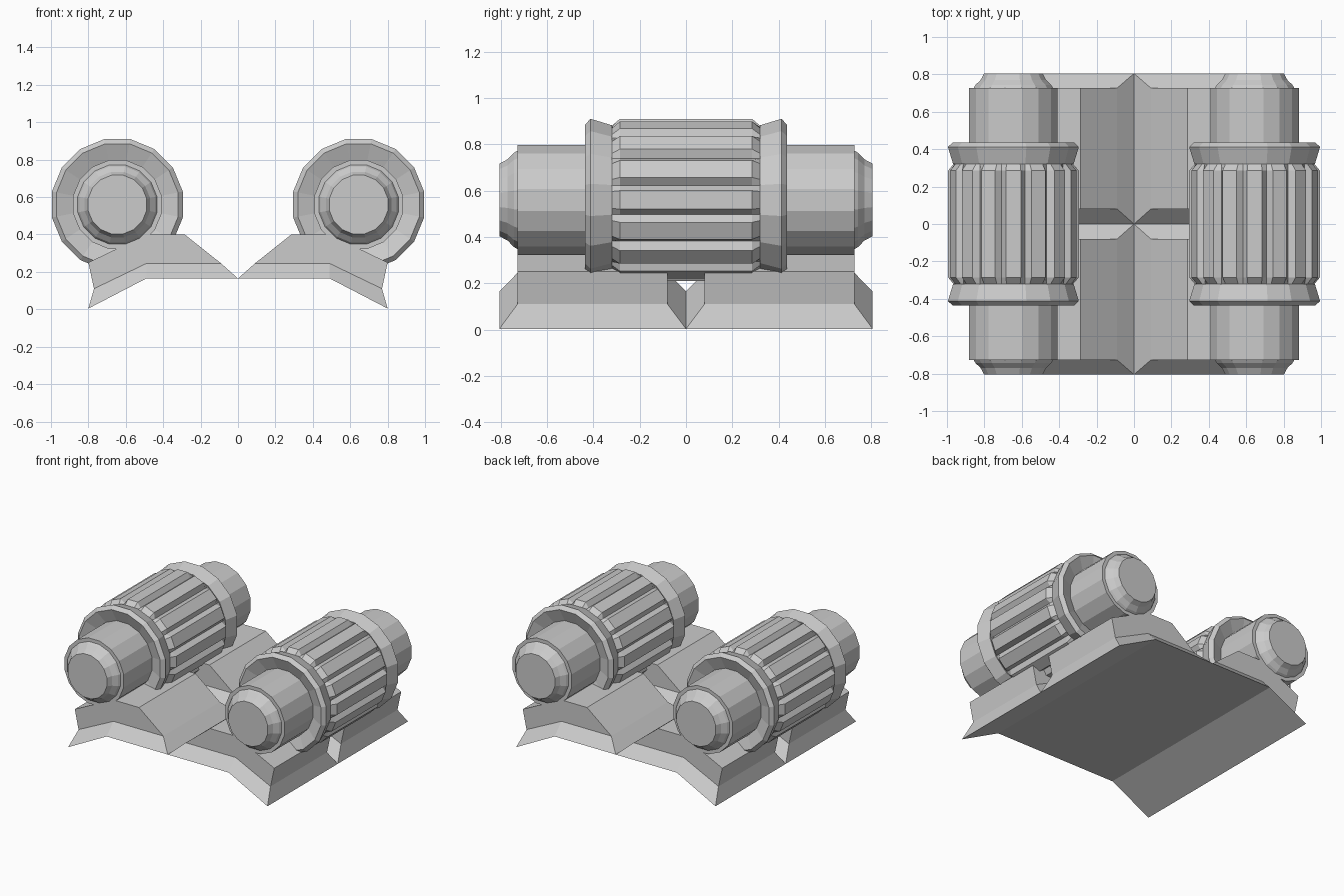
import bpy, bmesh
from math import sin, cos, pi, radians

if "Cube" in bpy.data.objects:
    bpy.data.objects.remove(bpy.data.objects["Cube"])

AX, AZ, N = 0.645, 0.56, 16   # roller axis position, number of sides


def finish(name, bm):
    bmesh.ops.recalc_face_normals(bm, faces=bm.faces)
    me = bpy.data.meshes.new(name)
    bm.to_mesh(me)
    bm.free()
    ob = bpy.data.objects.new(name, me)
    bpy.context.collection.objects.link(ob)
    return ob


def skin(bm, rings):
    """Join closed point rings with quads and cap both ends."""
    vs = [[bm.verts.new(p) for p in r] for r in rings]
    n = len(vs[0])
    for a, b in zip(vs, vs[1:]):
        for i in range(n):
            j = (i + 1) % n
            bm.faces.new((a[i], a[j], b[j], b[i]))
    return vs


def lathe(name, profile, cx):
    """Turn (radius, y) points round the roller axis, flats facing up."""
    bm = bmesh.new()
    rings = [[(cx + r / cos(pi / N) * cos((i + .5) * 2 * pi / N), y,
               AZ + r / cos(pi / N) * sin((i + .5) * 2 * pi / N))
              for i in range(N)] for r, y in profile]
    vs = skin(bm, rings)
    bm.faces.new(vs[0])
    bm.faces.new(vs[-1])
    return finish(name, bm)


def mirrored(half):
    return [(r, -y) for r, y in half] + [(r, y) for r, y in reversed(half)]


def ribbed_drum(name, cx):
    """Drum with flat ribs, V grooves and chamfered rib ends."""
    bm = bmesh.new()
    rings = []
    for tip, y in ((.322, -.32), (.352, -.285), (.352, .285), (.322, .32)):
        ring = []
        for i in range(N):
            a = pi / 2 + i * 2 * pi / N
            for da, r in ((-6.5, tip), (6.5, tip), (11.25, .32)):
                t = a + radians(da)
                ring.append((cx + r * cos(t), y, AZ + r * sin(t)))
        rings.append(ring)
    vs = skin(bm, rings)
    bm.faces.new(vs[0])
    bm.faces.new(vs[-1])
    return finish(name, bm)


def base_block(name, sx, sy):
    """One quarter of the base: flared foot, waist and sloped saddle."""
    layers = (
        ([(0, .165), (.49, .165), (.80, .004)], 0, .805),
        ([(.09, .245), (.49, .245), (.77, .11)], .08, .727),
        ([(.285, .40), (.49, .40), (.80, .25)], .08, .727),
    )
    bm = bmesh.new()
    rings = [[(sx * x, sy * y0, z) for x, z in p] +
             [(sx * x, sy * y1, z) for x, z in reversed(p)]
             for p, y0, y1 in layers]
    vs = skin(bm, rings)
    for r in (vs[0], vs[-1]):
        bm.faces.new((r[0], r[1], r[4], r[5]))
        bm.faces.new((r[1], r[2], r[3], r[4]))
    return finish(name, bm)


# shaft with concave stepped ends, collar with dished outer face
shaft = mirrored([(.157, .805), (.175, .77), (.203, .743), (.212, .727), (.237, .727)])
collar = [(.232, .40), (.325, .435), (.35, .412), (.322, .32), (.232, .32)]

for side, sx in (("left", -1), ("right", 1)):
    lathe(side + "_shaft", shaft, sx * AX)
    ribbed_drum(side + "_ribbed_drum", sx * AX)
    for end, sy in (("front", -1), ("back", 1)):
        lathe(f"{side}_{end}_collar", [(r, sy * y) for r, y in collar], sx * AX)
        base_block(f"{side}_{end}_base", sx, sy)
